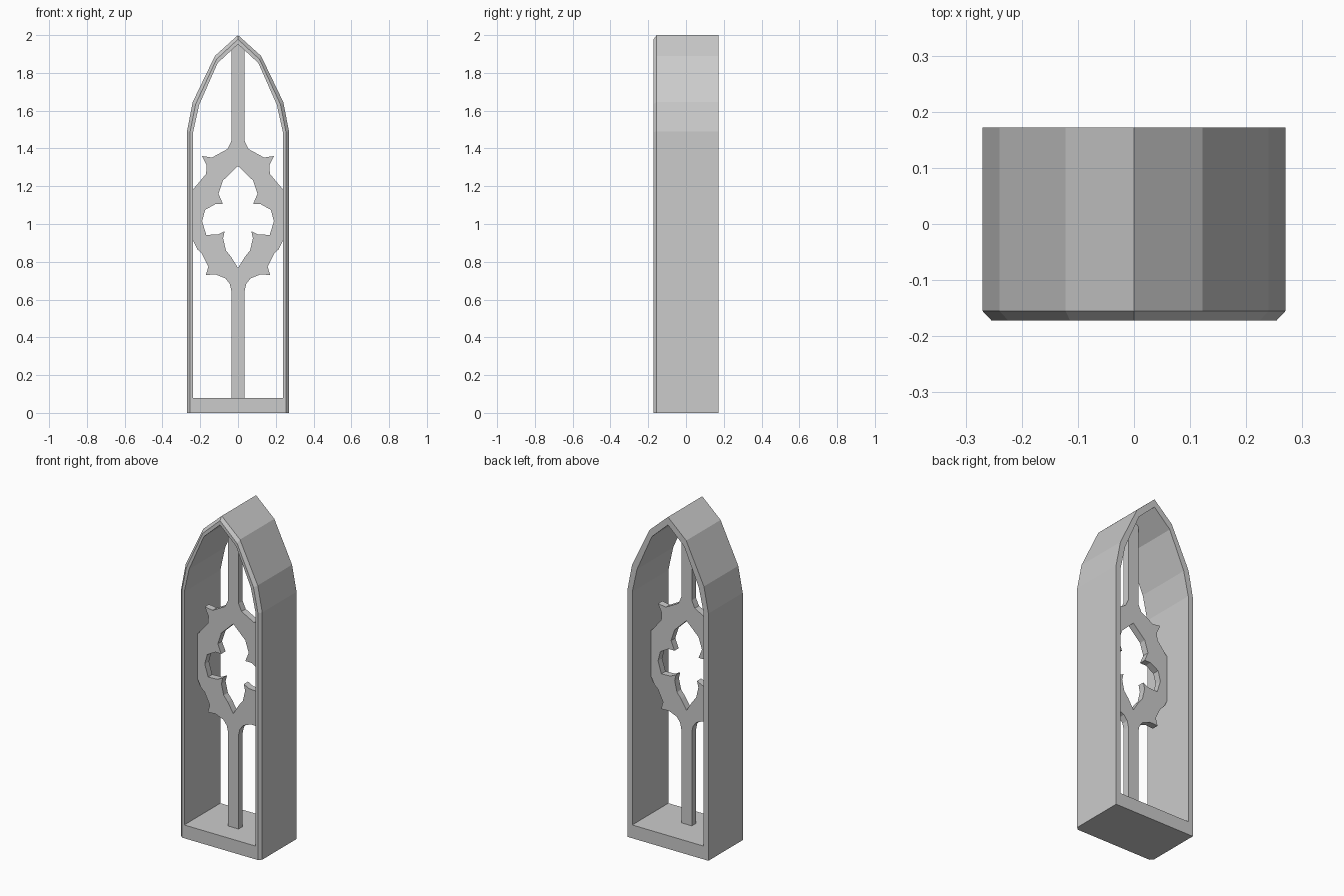
import bpy, bmesh

if "Cube" in bpy.data.objects:
    bpy.data.objects.remove(bpy.data.objects["Cube"])


def finish(bm, name):
    bmesh.ops.recalc_face_normals(bm, faces=bm.faces[:])
    me = bpy.data.meshes.new(name)
    bm.to_mesh(me)
    bm.free()
    ob = bpy.data.objects.new(name, me)
    bpy.context.collection.objects.link(ob)
    return ob


def mirrored(half):
    """Close a right-half profile (base to apex) into a full loop."""
    return half + [(-x, z) for x, z in reversed(half[:-1])]


# Pointed arch frame: loops swept around the frame's cross-section
outer = mirrored([(.27, 0), (.27, 1.49), (.24, 1.645), (.122, 1.89), (0, 2)])
bevel = mirrored([(.254, 0), (.254, 1.487), (.224, 1.635), (.114, 1.872), (0, 1.978)])
inner = mirrored([(.238, .08), (.238, 1.485), (.206, 1.63), (.108, 1.852), (0, 1.952)])

bm = bmesh.new()
sections = [(bevel, -.172), (outer, -.155), (outer, .172), (inner, .172), (inner, -.172)]
rings = [[bm.verts.new((x, y, z)) for x, z in loop] for loop, y in sections]
for k, a in enumerate(rings):
    b = rings[(k + 1) % len(rings)]
    for i in range(len(a)):
        j = (i + 1) % len(a)
        bm.faces.new((a[i], a[j], b[j], b[i]))
finish(bm, "arch_frame")

# Tracery: right half outline of mullion and pierced ring, extruded and mirrored
edge = [(0, 1.965), (.035, 1.93), (.035, 1.44), (.055, 1.397), (.138, 1.352), (.19, 1.36),
        (.166, 1.31), (.169, 1.265), (.232, 1.19), (.245, 1.18), (.245, .925), (.215, .865),
        (.192, .845), (.157, .775), (.17, .73), (.118, .733), (.066, .712), (.043, .682),
        (.035, .645), (.035, .06), (0, .06)]
opening = [(0, .767), (.038, .828), (.064, .86), (.079, .925), (.07, .963), (.105, .945),
           (.168, .942), (.19, 1.015), (.174, 1.075), (.12, 1.105), (.08, 1.105),
           (.103, 1.16), (.08, 1.23), (0, 1.307)]
bm = bmesh.new()
face = bm.faces.new([bm.verts.new((x, -.045, z)) for x, z in edge + opening])
ext = bmesh.ops.extrude_face_region(bm, geom=[face], use_keep_orig=True)
verts = [g for g in ext["geom"] if isinstance(g, bmesh.types.BMVert)]
bmesh.ops.translate(bm, verts=verts, vec=(0, .04, 0))
# drop the walls on the mirror plane so the halves join cleanly
seam = [f for f in bm.faces if all(abs(v.co.x) < 1e-5 for v in f.verts)]
bmesh.ops.recalc_face_normals(bm, faces=bm.faces[:])
bmesh.ops.delete(bm, geom=seam, context='FACES')
tracery = finish(bm, "tracery")
tracery.modifiers.new("Mirror", 'MIRROR').use_axis = (True, False, False)
